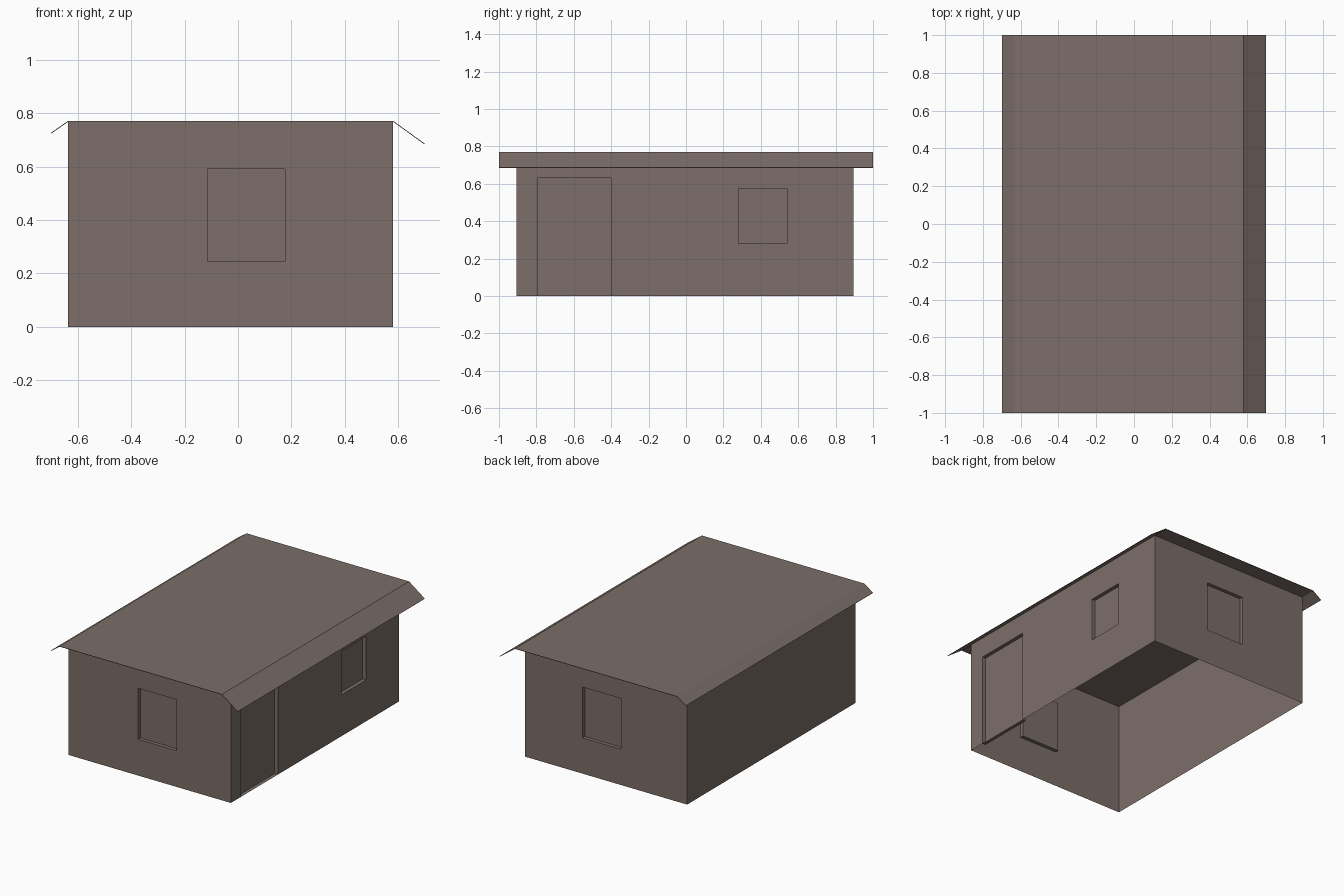
import bpy
import bmesh
from math import radians
from mathutils import Matrix

default = bpy.data.objects.get("Cube")
if default:
    bpy.data.objects.remove(default)

# One clay colour throughout
clay = bpy.data.materials.new("brown_clay")
clay.use_nodes = True
COLOUR = (0.2, 0.156, 0.138, 1)
clay.diffuse_color = COLOUR
clay.node_tree.nodes["Principled BSDF"].inputs["Base Color"].default_value = COLOUR

HEIGHT = 0.768
RECESS = 0.025
X0, X1, Y0, Y1 = -0.635, 0.58, -0.905, 0.895


def make(name, quads, matrix=Matrix()):
    """Object from a list of four-corner faces, welded together."""
    bm = bmesh.new()
    for quad in quads:
        bm.faces.new([bm.verts.new(p) for p in quad])
    bmesh.ops.remove_doubles(bm, verts=bm.verts, dist=0.0001)
    bm.transform(matrix)
    mesh = bpy.data.meshes.new(name)
    bm.to_mesh(mesh)
    bm.free()
    mesh.materials.append(clay)
    obj = bpy.data.objects.new(name, mesh)
    bpy.context.collection.objects.link(obj)
    return obj


def rect(a, b, low, high):
    return [(a, 0, low), (b, 0, low), (b, 0, high), (a, 0, high)]


def wall(name, angle, x, y, start, end, openings=()):
    """Single-sheet wall; local x runs along it and local y points inward."""
    matrix = Matrix.Translation((x, y, 0)) @ Matrix.Rotation(radians(angle), 4, 'Z')
    quads, left = [], start
    for label, a, b, low, high in openings:
        quads.append(rect(left, a, 0, HEIGHT))
        quads.append(rect(a, b, high, HEIGHT))
        if low > 0:
            quads.append(rect(a, b, 0, low))
        left = b
        # Recessed panel with its reveals
        outer = rect(a, b, low, high)
        inner = [(u, RECESS, z) for u, _, z in outer]
        niche = [inner]
        for i in range(4):
            j = (i + 1) % 4
            niche.append([outer[i], outer[j], inner[j], inner[i]])
        make(label, niche, matrix)
    quads.append(rect(left, end, 0, HEIGHT))
    make(name, quads, matrix)


# Walls with windows and door, open underneath
wall("front_wall", 0, 0, Y0, X0, X1,
     [("front_window", -0.115, 0.175, 0.245, 0.59)])
wall("door_side_wall", 90, X1, 0, Y0, Y1,
     [("door", -0.795, -0.4, 0, 0.63),
      ("side_window", 0.28, 0.54, 0.28, 0.575)])
wall("back_wall", 180, 0, Y1, -X1, -X0,
     [("back_window", -0.148, 0.14, 0.242, 0.585)])
wall("plain_side_wall", -90, X0, 0, -Y1, -Y0)

# Thin flat roof with a sloping eave on each side
profile = [(-0.7, 0.726), (X0, 0.771), (X1, 0.771), (0.698, 0.686)]
slopes = []
for (xa, za), (xb, zb) in zip(profile, profile[1:]):
    slopes.append([(xa, -1, za), (xb, -1, zb), (xb, 1, zb), (xa, 1, za)])
roof = make("roof", slopes)
thickness = roof.modifiers.new("thickness", 'SOLIDIFY')
thickness.thickness = 0.003
thickness.offset = -1
